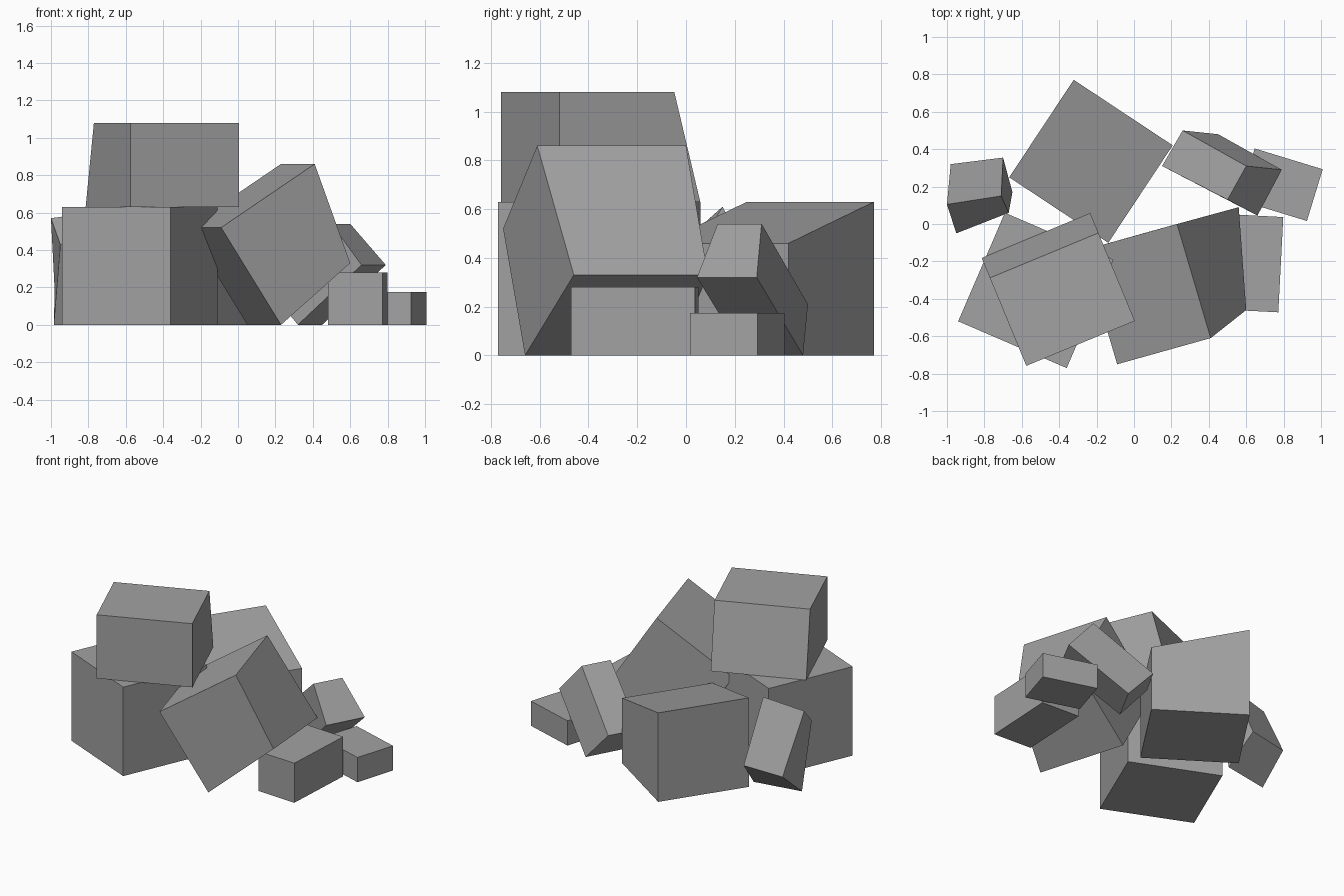
import bpy, bmesh
from math import radians
from mathutils import Matrix, Vector

cube = bpy.data.objects.get("Cube")
if cube:
    bpy.data.objects.remove(cube, do_unlink=True)

stone = bpy.data.materials.new("stone_grey")
stone.use_nodes = True
grey = (0.36, 0.36, 0.36, 1)
stone.diffuse_color = grey
stone.node_tree.nodes["Principled BSDF"].inputs["Base Color"].default_value = grey


def finish(name, bm):
    """Turn the bmesh into a flat-shaded stone object."""
    bmesh.ops.recalc_face_normals(bm, faces=bm.faces)
    mesh = bpy.data.meshes.new(name)
    bm.to_mesh(mesh)
    bm.free()
    mesh.materials.append(stone)
    bpy.context.collection.objects.link(bpy.data.objects.new(name, mesh))


def upright_block(name, centre, size, turn, base=0, side=None, shift=(0, 0, 0)):
    """Box standing on its base; the top edge on one side can be shifted."""
    bm = bmesh.new()
    bmesh.ops.create_cube(bm, size=1)
    bmesh.ops.scale(bm, vec=size, verts=bm.verts)
    if side:
        edge = [v for v in bm.verts if v.co.z > 0 and v.co.dot(Vector(side)) > 0]
        bmesh.ops.translate(bm, vec=shift, verts=edge)
    place = Matrix.Translation((*centre, base + size[2] / 2))
    bm.transform(place @ Matrix.Rotation(radians(turn), 4, "Z"))
    finish(name, bm)


def leaning_block(name, near, far):
    """Chipped box joining two four-cornered ends."""
    bm = bmesh.new()
    a = [bm.verts.new(p) for p in near]
    b = [bm.verts.new(p) for p in far]
    bm.faces.new(a)
    bm.faces.new(reversed(b))
    for i in range(4):
        j = (i + 1) % 4
        bm.faces.new((a[j], a[i], b[i], b[j]))
    finish(name, bm)


# Blocks resting flat
upright_block("front_base_block", (-.525, -.355), (.632, .632, .63), -23.3)
upright_block("stacked_top_block", (-.405, -.35), (.628, .624, .45), 22.5,
              base=.63, side=(0, 1, 0), shift=(0, -.115, 0))
upright_block("back_sloped_block", (-.23, .335), (.635, .625, .63), -33.5,
              side=(1, 0, 0), shift=(0, 0, -.17))
upright_block("low_side_block", (.64, -.21), (.29, .51, .28), -3)
upright_block("small_outer_block", (.785, .21), (.38, .289, .175), -17)

# Large block tipped against the stack
leaning_block("large_leaning_block",
              [(-.09, -.75, .52), (.41, -.61, .86), (.6, -.46, .33), (.23, -.66, 0)],
              [(-.27, -.14, .52), (.23, 0, .86), (.56, .09, .33), (.05, -.05, 0)])

# Tapered slab propped on the side
leaning_block("side_leaning_slab",
              [(.15, .31, .21), (.5, .13, .54), (.66, .045, .32), (.32, .24, 0)],
              [(.26, .5, .21), (.6, .31, .54), (.79, .29, .32), (.45, .48, 0)])

# Slab propped against the front base
leaning_block("back_leaning_slab",
              [(-.98, .32, .18), (-1, .105, .57), (-.95, -.05, .43), (-.985, .11, 0)],
              [(-.7, .355, .2), (-.71, .15, .61), (-.67, .06, .46), (-.65, .17, 0)])
